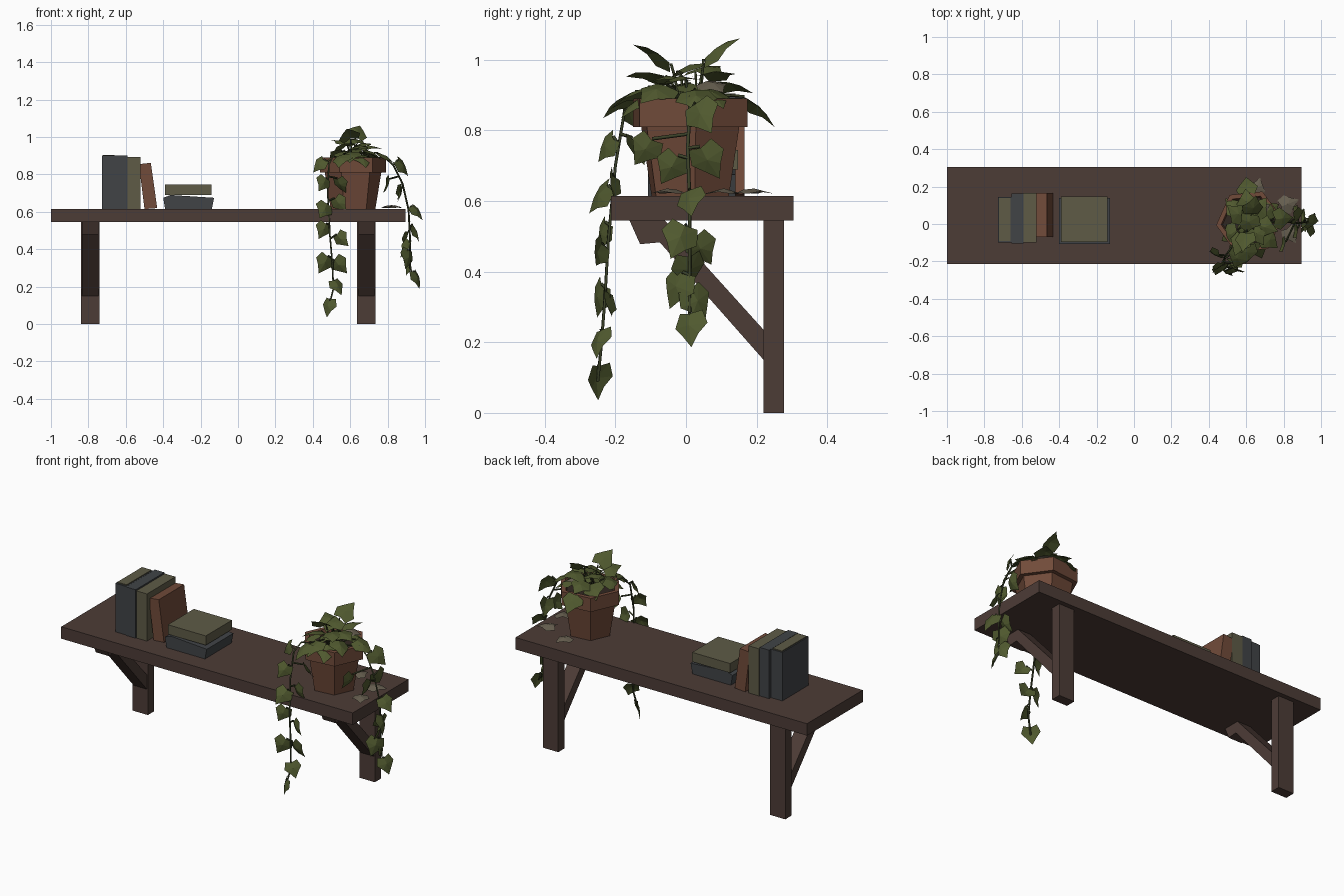
import bpy, bmesh, math, random
from mathutils import Vector as V

if "Cube" in bpy.data.objects:
    bpy.data.objects.remove(bpy.data.objects["Cube"])

random.seed(4)


def mat(name, r, g, b):
    m = bpy.data.materials.new(name)
    m.diffuse_color = (r, g, b, 1)
    m.use_nodes = True
    m.node_tree.nodes["Principled BSDF"].inputs["Base Color"].default_value = m.diffuse_color
    return m


WOOD = mat("dark_wood", 0.073, 0.045, 0.037)
CLAY = mat("terracotta", 0.165, 0.070, 0.042)
LEAF = mat("ivy_green", 0.080, 0.100, 0.028)
STEM = mat("vine_stem", 0.045, 0.055, 0.022)
SLATE = mat("slate_cover", 0.052, 0.057, 0.062)
OLIVE = mat("olive_cover", 0.112, 0.104, 0.062)
DRY = mat("dry_leaf", 0.135, 0.115, 0.080)
SOIL = mat("soil", 0.030, 0.020, 0.015)


def finish(name, bm, *mats):
    me = bpy.data.meshes.new(name)
    bm.to_mesh(me)
    bm.free()
    ob = bpy.data.objects.new(name, me)
    bpy.context.collection.objects.link(ob)
    for m in mats:
        me.materials.append(m)
    return ob


def prism(name, pts, axis, lo, hi, m):
    """Extrude a side profile along x (points are y,z) or y (points are x,z)."""
    bm = bmesh.new()
    put = (lambda p, t: (t, p[0], p[1])) if axis == 'x' else (lambda p, t: (p[0], t, p[1]))
    a = [bm.verts.new(put(p, lo)) for p in pts]
    b = [bm.verts.new(put(p, hi)) for p in pts]
    bm.faces.new(a)
    bm.faces.new(b)
    for i in range(len(pts)):
        j = (i + 1) % len(pts)
        bm.faces.new((a[i], a[j], b[j], b[i]))
    bmesh.ops.recalc_face_normals(bm, faces=bm.faces)
    return finish(name, bm, m)


def box(name, x0, x1, y0, y1, z0, z1, m):
    return prism(name, [(x0, z0), (x1, z0), (x1, z1), (x0, z1)], 'y', y0, y1, m)


# Shelf board and two brackets
box("shelf_board", -1, 0.895, -0.213, 0.305, 0.545, 0.615, WOOD)
for side, x in (("left", -0.79), ("right", 0.686)):
    box(side + "_wall_post", x - 0.05, x + 0.05, 0.22, 0.278, 0, 0.545, WOOD)
    prism(side + "_diagonal_brace",
          [(-0.16, 0.545), (-0.13, 0.478), (-0.074, 0.483), (0.22, 0.15), (0.22, 0.235), (-0.06, 0.545)],
          'x', x - 0.043, x + 0.043, WOOD)

# Books: three upright, one leaning, two lying flat
box("upright_book_1", -0.728, -0.655, -0.10, 0.145, 0.615, 0.90, SLATE)
box("book_1_pages", -0.722, -0.661, -0.09, 0.140, 0.90, 0.905, OLIVE)
box("upright_book_2", -0.654, -0.592, -0.105, 0.162, 0.615, 0.90, SLATE)
box("upright_book_3", -0.591, -0.522, -0.10, 0.165, 0.615, 0.892, OLIVE)
prism("leaning_book", [(-0.50, 0.615), (-0.432, 0.620), (-0.466, 0.862), (-0.53, 0.855)],
      'y', -0.07, 0.165, CLAY)
prism("flat_book_lower", [(-0.39, 0.615), (-0.14, 0.615), (-0.128, 0.675), (-0.36, 0.69), (-0.40, 0.675)],
      'y', -0.107, 0.14, SLATE)
box("flat_book_upper", -0.39, -0.143, -0.095, 0.147, 0.69, 0.745, OLIVE)

# Six-sided flower pot with a rim, filled with soil
PX, PY = 0.615, 0.012
profile = [(0.120, 0.615), (0.152, 0.81), (0.177, 0.81), (0.177, 0.89), (0.150, 0.89), (0.142, 0.86)]
bm = bmesh.new()
rings = []
for r, z in profile:
    rings.append([bm.verts.new((PX + r * math.cos(math.radians(60 * k + 6)),
                                PY + r * math.sin(math.radians(60 * k + 6)), z)) for k in range(6)])
for a, b in zip(rings, rings[1:]):
    for k in range(6):
        j = (k + 1) % 6
        bm.faces.new((a[k], a[j], b[j], b[k]))
bm.faces.new(rings[0])
bm.faces.new(rings[-1]).material_index = 1
bmesh.ops.recalc_face_normals(bm, faces=bm.faces)
finish("flower_pot", bm, CLAY, SOIL)


# Folded ivy leaf: angular outline fanned around a raised midrib
def leaf(bm, centre, d, n, s):
    d = V(d).normalized()
    n = V(n)
    n = (n - d * n.dot(d)).normalized()
    u = d.cross(n)
    o = V(centre) - d * s * 0.5
    outline = [(0, 0.05, 0), (0.36, -0.04, -0.10), (0.52, 0.38, -0.12), (0.26, 0.68, -0.06), (0, 1.05, -0.12),
               (-0.26, 0.68, -0.06), (-0.52, 0.38, -0.12), (-0.36, -0.04, -0.10)]
    vs = [bm.verts.new(o + (u * a + d * b + n * c) * s) for a, b, c in outline]
    mid = bm.verts.new(o + (d * 0.42 + n * 0.04) * s)
    for i in range(8):
        bm.faces.new((mid, vs[i - 1], vs[i]))
    return o


def stems(name, paths, r):
    cu = bpy.data.curves.new(name, 'CURVE')
    cu.dimensions = '3D'
    cu.bevel_depth = r
    cu.bevel_resolution = 0
    for path in paths:
        sp = cu.splines.new('POLY')
        sp.points.add(len(path) - 1)
        for p, c in zip(sp.points, path):
            p.co = (*c, 1)
    cu.materials.append(STEM)
    bpy.context.collection.objects.link(bpy.data.objects.new(name, cu))


# Trailing vines: a stem path plus leaves growing away from it
def vine(name, path, leaves, normal, swing, size):
    bm = bmesh.new()
    twigs = [path]
    pts = [V(p) for p in path]
    for i, c in enumerate(leaves):
        c = V(c)
        near = min((a.lerp(b, t / 5) for a, b in zip(pts, pts[1:]) for t in range(6)),
                   key=lambda p: (p - c - V((0, 0, 0.03))).length)
        d = (c - near).normalized() + V((0, 0, -0.9))
        n = V(normal) + V(swing) * (1 if i % 2 else -1) + V((0, 0, random.uniform(0.1, 0.5)))
        base = leaf(bm, c, d, n, size * random.uniform(0.9, 1.1))
        twigs.append([near, base])
    finish(name + "_leaves", bm, LEAF)
    stems(name + "_stem", twigs, 0.005)


vine("front_vine",
     [(0.57, -0.05, 0.87), (0.51, -0.14, 0.90), (0.485, -0.175, 0.85), (0.48, -0.20, 0.70), (0.49, -0.22, 0.49),
      (0.505, -0.23, 0.32), (0.51, -0.24, 0.19), (0.485, -0.25, 0.09)],
     [(0.43, -0.16, 0.85), (0.455, -0.23, 0.75), (0.55, -0.14, 0.74), (0.46, -0.25, 0.61), (0.545, -0.21, 0.64),
      (0.455, -0.24, 0.50), (0.555, -0.25, 0.45), (0.46, -0.25, 0.32), (0.545, -0.225, 0.31),
      (0.535, -0.25, 0.20), (0.48, -0.252, 0.09)],
     (-0.1, -0.75, 0), (0.6, 0, 0), 0.095)
vine("side_vine",
     [(0.67, 0.01, 0.87), (0.78, 0.01, 0.895), (0.83, 0.01, 0.85), (0.88, 0.005, 0.75), (0.912, 0.01, 0.61),
      (0.92, 0.01, 0.45), (0.92, 0.01, 0.30), (0.95, 0.01, 0.24)],
     [(0.885, 0.045, 0.84), (0.80, -0.12, 0.74), (0.87, 0.065, 0.71), (0.87, -0.045, 0.69), (0.96, 0.01, 0.60),
      (0.955, -0.02, 0.49), (0.90, 0.045, 0.46), (0.90, 0.01, 0.40), (0.91, -0.03, 0.35),
      (0.915, 0.035, 0.31), (0.96, 0.01, 0.24)],
     (0.9, -0.1, 0), (0, 0.4, 0), 0.10)

# Bushy crown: leaves fan out of the soil, high ones rise and low ones droop
crown = [(0.59, -0.09, 1.02), (0.64, 0.095, 1.035), (0.56, -0.11, 0.96), (0.67, 0.09, 0.965), (0.66, -0.06, 0.95),
         (0.55, 0.06, 0.98), (0.61, 0.02, 0.985), (0.71, -0.02, 0.95), (0.51, -0.06, 0.90), (0.60, -0.16, 0.90),
         (0.67, -0.14, 0.88), (0.55, -0.19, 0.88), (0.73, 0.08, 0.90), (0.80, 0.03, 0.89), (0.60, 0.21, 0.86),
         (0.60, 0.13, 0.93), (0.53, 0.10, 0.91), (0.73, -0.09, 0.91), (0.60, -0.05, 0.92), (0.66, 0.04, 0.92)]
bm = bmesh.new()
twigs = []
for x, y, z in crown:
    out = V((x - PX, y - PY, 0)).normalized()
    slope = max(-1.0, min(0.7, (z - 0.95) * 9))
    d = out + V((0, 0, slope))
    n = V((random.uniform(-.3, .3), random.uniform(-.3, .3), 0.9)) + out * 0.5
    base = leaf(bm, (x, y, z), d, n, 0.115)
    root = V((PX, PY, 0.86)) + out * 0.03
    twigs.append([root, root.lerp(base, 0.55) + V((0, 0, 0.02)), base])
finish("crown_leaves", bm, LEAF)
stems("crown_stems", twigs, 0.004)

# Dry leaves fallen on the board and one left in the pot
bm = bmesh.new()
leaf(bm, (0.83, 0.11, 0.632), (1, 0.4, 0), (0, 0, 1), 0.10)
leaf(bm, (0.84, -0.06, 0.632), (0.6, -1, 0), (0, 0, 1), 0.09)
leaf(bm, (0.66, 0.20, 0.632), (0.3, 1, 0), (0, 0, 1), 0.09)
leaf(bm, (0.69, 0.08, 0.93), (1, 0.6, -0.3), (0.4, 0, 1), 0.09)
finish("dry_leaves", bm, DRY)
